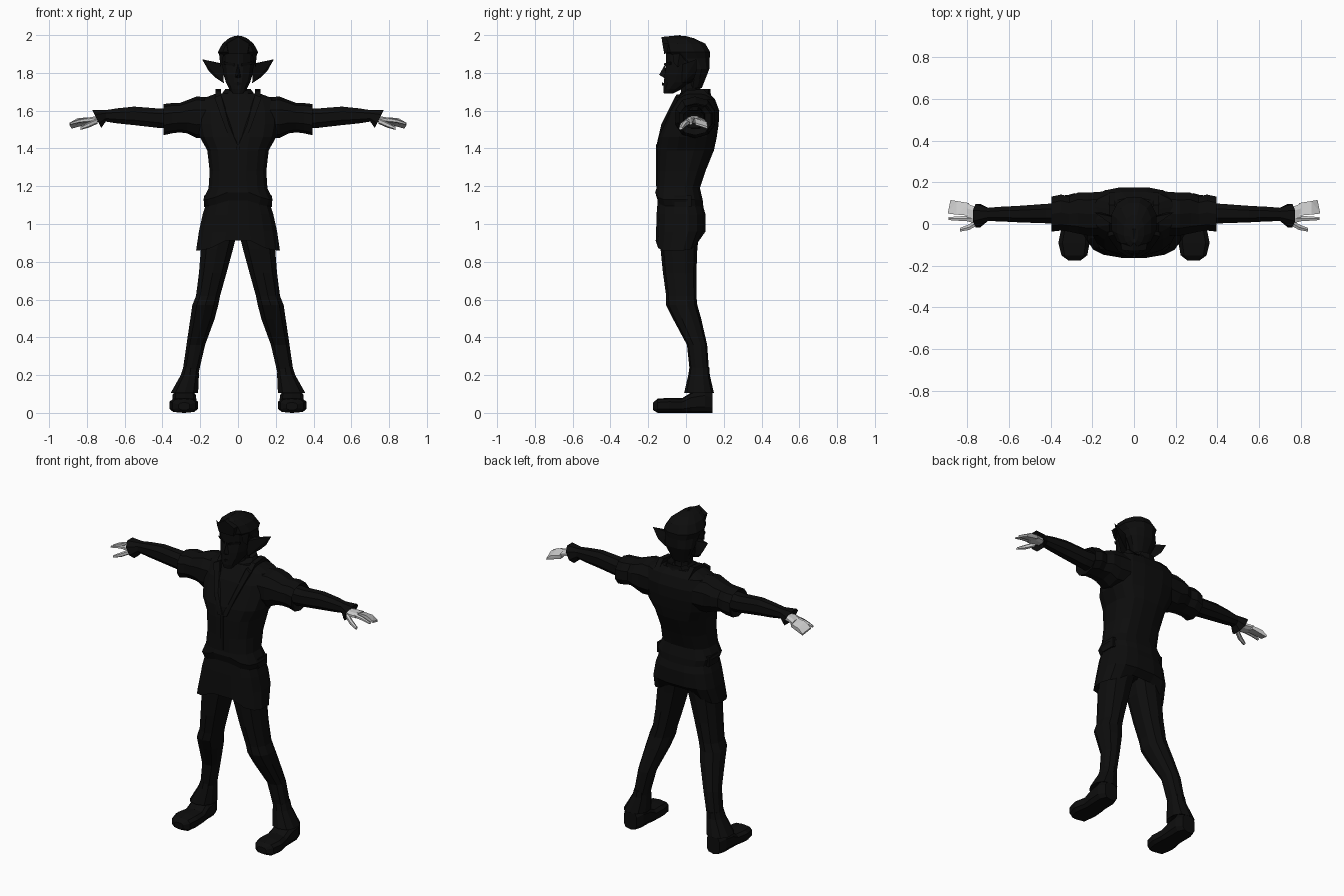
import bpy, bmesh, math
from mathutils import Vector


def material(name, v):
    m = bpy.data.materials.new(name)
    m.diffuse_color = (v, v, v, 1)
    return m


BLACK = material("black cloth", 0.004)
GREY = material("pale grey skin", 0.6)


def finish(name, bm, mat, mirror):
    bmesh.ops.recalc_face_normals(bm, faces=bm.faces)
    me = bpy.data.meshes.new(name)
    bm.to_mesh(me)
    bm.free()
    me.materials.append(mat)
    ob = bpy.data.objects.new(name, me)
    bpy.context.collection.objects.link(ob)
    if mirror:
        ob.modifiers.new("mirror", "MIRROR").use_mirror_merge = False
    return ob


def loft(name, axis, rings, n=10, power=2.3, mat=BLACK, mirror=False, tweak=None):
    """Rings are (position on axis, min a, max a, min b, max b); a and b are the other axes in order."""
    bm = bmesh.new()
    loops = []
    for i, (p, a0, a1, b0, b1) in enumerate(rings):
        loop = []
        for k in range(n):
            t = 2 * math.pi * (k + 0.5) / n
            c, s = math.cos(t), math.sin(t)
            a = (a0 + a1) / 2 + (a1 - a0) / 2 * math.copysign(abs(c) ** (2 / power), c)
            b = (b0 + b1) / 2 + (b1 - b0) / 2 * math.copysign(abs(s) ** (2 / power), s)
            co = [a, b]
            co.insert("xyz".index(axis), p)
            if tweak:
                co = tweak(i, co)
            loop.append(bm.verts.new(co))
        loops.append(loop)
    for l0, l1 in zip(loops, loops[1:]):
        for k in range(n):
            bm.faces.new((l0[k], l0[(k + 1) % n], l1[(k + 1) % n], l1[k]))
    bm.faces.new(loops[0])
    bm.faces.new(loops[-1])
    return finish(name, bm, mat, mirror)


def hull(name, points, mat=BLACK, mirror=False):
    bm = bmesh.new()
    for p in points:
        bm.verts.new(p)
    bmesh.ops.convex_hull(bm, input=bm.verts)
    return finish(name, bm, mat, mirror)


def plate(name, pts, depth, mirror=True):
    """Flat strip pushed backwards from its front outline."""
    return hull(name, [(x, y + d, z) for x, y, z in pts for d in (0, depth)], BLACK, mirror)


# Jacket body with a hem that rises to a point at the front
def jacket_hem(i, co):
    if i < 3 and co[1] < 0:
        co[2] += 0.06 * max(0, 1 - abs(co[0]) / 0.15)
    return co


loft("jacket", "z", [
    (1.12, -.15, .15, -.13, .06), (1.08, -.17, .17, -.15, .095), (1.13, -.187, .187, -.165, .09),
    (1.19, -.158, .158, -.158, .075), (1.28, -.152, .152, -.155, .105), (1.39, -.165, .165, -.155, .15),
    (1.46, -.205, .205, -.145, .165), (1.53, -.22, .22, -.115, .175), (1.60, -.22, .22, -.09, .178),
    (1.66, -.20, .20, -.05, .155), (1.69, -.12, .12, -.03, .125)], n=16, power=2.7, tweak=jacket_hem)


# Short tunic skirt, hem arched between the legs and raised behind
def skirt_hem(i, co):
    if i < 2:
        co[2] += 0.085 * max(0, 1 - abs(co[0]) / 0.17) + 0.25 * max(0, co[1])
    return co


loft("skirt", "z", [
    (.92, -.16, .16, -.12, .03), (.86, -.225, .225, -.162, .065), (.96, -.21, .21, -.16, .105),
    (1.05, -.19, .19, -.158, .105), (1.14, -.16, .16, -.15, .08)], n=16, power=2.7, tweak=skirt_hem)

# Belt pouches
hull("belt_pouch", [(x, y, z) for x in (.13, .18) for y in (-.06, .03) for z in (1.09, 1.15)], mirror=True)

# Lapels, shoulder straps and centre seam
plate("lapel", [(0, -.158, 1.41), (.03, -.158, 1.41), (.075, -.13, 1.53),
                (.125, -.06, 1.67), (.09, -.05, 1.685), (.05, -.125, 1.53)], .02)
hull("shoulder_strap", [(x, y, z) for x in (.09, .12)
                        for y, z in ((-.05, 1.66), (0, 1.705), (.09, 1.715), (.15, 1.66), (.05, 1.62))], mirror=True)
plate("jacket_seam", [(-.008, -.16, 1.2), (.008, -.16, 1.2), (.008, -.16, 1.42), (-.008, -.16, 1.42)], .009, False)

# Collar and neck
loft("collar", "z", [(1.65, -.10, .10, -.05, .14), (1.695, -.085, .085, -.03, .13),
                     (1.715, -.07, .07, .0, .13), (1.69, -.05, .05, .01, .09)], n=10)
loft("neck", "z", [(1.64, -.06, .06, -.04, .09), (1.70, -.05, .05, -.03, .08),
                   (1.80, -.055, .055, -.04, .08)], n=8)

# Head and face
loft("head", "z", [
    (1.69, -.028, .028, -.118, -.07), (1.715, -.048, .048, -.122, -.02), (1.75, -.066, .066, -.12, .05),
    (1.79, -.078, .078, -.116, .08), (1.84, -.086, .086, -.108, .10), (1.90, -.088, .088, -.11, .11),
    (1.95, -.07, .07, -.09, .09)], n=12)
hull("nose", [(0, -.108, 1.85), (0, -.142, 1.79), (.016, -.113, 1.777), (-.016, -.113, 1.777), (0, -.11, 1.77)])
hull("brow", [(.015, -.118, 1.85), (.075, -.085, 1.86), (.075, -.08, 1.845), (.015, -.112, 1.835),
              (.04, -.06, 1.85)], mirror=True)
hull("lips", [(-.025, -.115, 1.742), (.025, -.115, 1.742), (0, -.128, 1.75), (0, -.126, 1.733), (0, -.1, 1.74)])


# Hair with jagged alternating locks and a front quiff
def lock(i, co):
    if 0 < i < 5:
        co[0] *= 1 + .04 * (-1) ** i
    return co


loft("hair", "z", [
    (1.72, -.05, .05, .01, .085), (1.77, -.074, .074, .01, .105), (1.82, -.09, .09, .0, .125),
    (1.875, -.098, .098, -.07, .128), (1.91, -.106, .106, -.115, .132), (1.955, -.085, .085, -.122, .105),
    (1.983, -.05, .05, -.11, .045), (1.995, -.02, .02, -.09, 0)], n=12, tweak=lock)
hull("quiff", [(0, -.13, 1.99), (0, -.03, 2.0), (.06, -.125, 1.955), (-.06, -.125, 1.955),
               (.05, -.115, 1.90), (-.05, -.115, 1.90), (.07, .02, 1.96), (-.07, .02, 1.96)])
hull("side_lock", [(.075, -.07, 1.93), (.1, -.03, 1.92), (.094, -.045, 1.83), (.08, -.07, 1.86), (.08, 0, 1.86)],
     mirror=True)

# Pointed ears
hull("ear", [(.08, -.02, 1.845), (.08, .03, 1.75), (.075, -.02, 1.745), (.085, .03, 1.85), (.125, .025, 1.845),
             (.12, .045, 1.775), (.19, .055, 1.872), (.155, .055, 1.81)], mirror=True)

# Puffed sleeves with flared hem
loft("sleeve", "x", [
    (.15, -.06, .16, 1.46, 1.67), (.22, -.06, .155, 1.455, 1.675), (.27, -.05, .155, 1.48, 1.655),
    (.31, -.04, .135, 1.485, 1.64), (.35, -.035, .145, 1.48, 1.64), (.395, -.04, .135, 1.47, 1.635),
    (.37, .0, .1, 1.52, 1.61)], n=10, mirror=True)

# Arms with pointed cuffs
def cuff(i, co):
    if i >= 5:
        co[0] += .5 * (co[2] - 1.55)
    return co


loft("arm", "x", [
    (.34, -.005, .105, 1.50, 1.62), (.42, .0, .10, 1.505, 1.615), (.55, .005, .09, 1.52, 1.625),
    (.64, .01, .085, 1.53, 1.615), (.70, .012, .08, 1.54, 1.605), (.745, -.02, .10, 1.505, 1.608),
    (.73, .01, .08, 1.53, 1.585)], n=8, mirror=True, tweak=cuff)

# Hands: palm, joined fingers, index finger, thumb
loft("palm", "x", [(.71, .015, .075, 1.54, 1.575), (.76, .0, .085, 1.54, 1.57),
                   (.80, .01, .10, 1.535, 1.563)], n=8, mat=GREY, mirror=True)
hull("joined_fingers", [(.79, .04, 1.565), (.79, .10, 1.55), (.79, .04, 1.54), (.79, .098, 1.53), (.85, .045, 1.56),
                        (.85, .11, 1.54), (.85, .045, 1.54), (.85, .105, 1.522), (.893, .05, 1.535),
                        (.88, .115, 1.515), (.893, .05, 1.525), (.88, .112, 1.505)], GREY, True)
loft("index_finger", "x", [(.78, .012, .042, 1.54, 1.566), (.84, .014, .038, 1.535, 1.555),
                           (.89, .018, .034, 1.525, 1.537)], n=6, mat=GREY, mirror=True)
loft("thumb", "x", [(.745, -.005, .03, 1.53, 1.56), (.79, -.03, .0, 1.51, 1.54),
                    (.835, -.038, -.018, 1.498, 1.514)], n=6, mat=GREY, mirror=True)

# Legs
loft("leg", "z", [
    (.96, .0, .18, -.14, .07), (.87, .022, .20, -.135, .06), (.74, .058, .21, -.122, .055),
    (.62, .092, .225, -.105, .055), (.57, .102, .245, -.105, .06), (.50, .12, .255, -.07, .08),
    (.36, .172, .275, .005, .112), (.22, .205, .295, .02, .122), (.14, .215, .31, .02, .13)],
    n=10, mirror=True)

# Flared ankle cuffs
loft("ankle_cuff", "z", [(.24, .208, .292, .018, .124), (.20, .205, .305, .012, .126), (.105, .208, .36, -.01, .148),
                         (.12, .23, .33, .02, .12)], n=10, mirror=True)

# Shoes
loft("shoe", "y", [
    (-.175, .255, .315, .015, .055), (-.15, .222, .35, 0, .075), (-.09, .21, .365, 0, .08),
    (-.02, .215, .35, 0, .078), (.03, .22, .35, 0, .11), (.10, .22, .35, 0, .125), (.14, .24, .33, 0, .11)],
    n=10, power=3.2, mirror=True)
